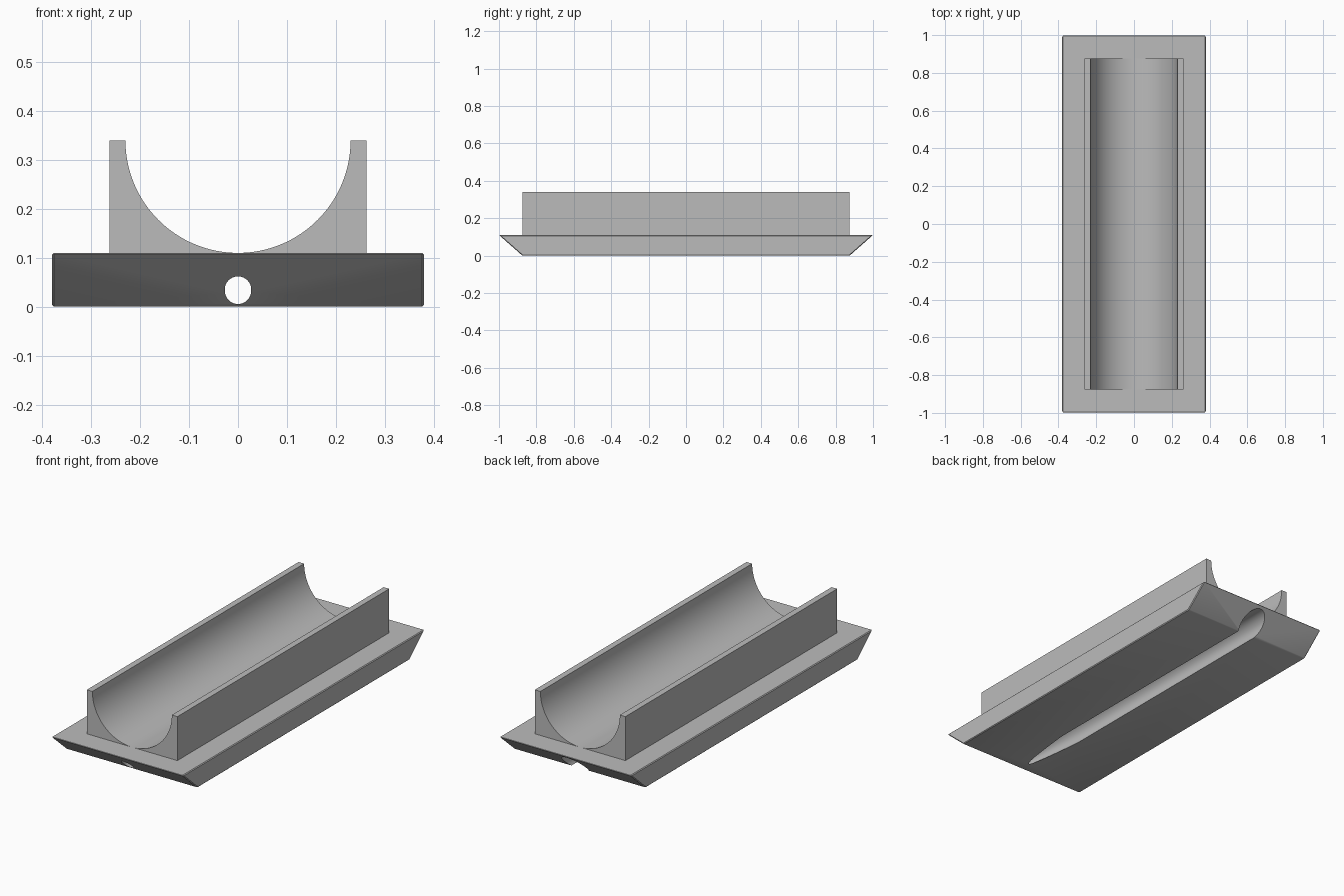
import bpy, bmesh, math
from mathutils import Vector

if "Cube" in bpy.data.objects:
    bpy.data.objects.remove(bpy.data.objects["Cube"], do_unlink=True)

grey = bpy.data.materials.new("plain_grey")
grey.use_nodes = True
grey.diffuse_color = (0.5, 0.5, 0.5, 1)
grey.node_tree.nodes["Principled BSDF"].inputs["Base Color"].default_value = (0.5, 0.5, 0.5, 1)


def add_object(name, bm):
    bmesh.ops.recalc_face_normals(bm, faces=bm.faces[:])
    mesh = bpy.data.meshes.new(name)
    bm.to_mesh(mesh)
    bm.free()
    mesh.materials.append(grey)
    obj = bpy.data.objects.new(name, mesh)
    bpy.context.collection.objects.link(obj)
    return obj


def extrude_profile(name, points, depth):
    """Extrude a closed outline of 3D points along the depth vector."""
    bm = bmesh.new()
    face = bm.faces.new([bm.verts.new(p) for p in points])
    extruded = bmesh.ops.extrude_face_region(bm, geom=[face])
    moved = [g for g in extruded["geom"] if isinstance(g, bmesh.types.BMVert)]
    bmesh.ops.translate(bm, vec=depth, verts=moved)
    return add_object(name, bm)


def lathe_along_y(name, profile, height, sides=64):
    """Solid of stacked rings, each given as (y, radius)."""
    bm = bmesh.new()
    rings = []
    for y, radius in profile:
        angles = [math.tau * i / sides for i in range(sides)]
        rings.append([bm.verts.new((radius * math.cos(a), y, height + radius * math.sin(a)))
                      for a in angles])
    for ring, following in zip(rings, rings[1:]):
        for i in range(sides):
            j = (i + 1) % sides
            bm.faces.new((ring[i], ring[j], following[j], following[i]))
    bm.faces.new(rings[0])
    bm.faces.new(rings[-1])
    return add_object(name, bm)


def smooth(obj):
    bpy.ops.object.select_all(action="DESELECT")
    obj.select_set(True)
    bpy.context.view_layer.objects.active = obj
    bpy.ops.object.shade_smooth_by_angle(angle=math.radians(25))


half_width, half_length, foot_length, base_top = 0.38, 1.0, 0.875, 0.11

# Base slab with undercut ends and finely chamfered edges
base = extrude_profile(
    "base",
    [(-half_width, -foot_length, 0), (-half_width, foot_length, 0),
     (-half_width, half_length, base_top), (-half_width, -half_length, base_top)],
    Vector((2 * half_width, 0, 0)))
bevel = base.modifiers.new("edge_chamfer", "BEVEL")
bevel.width = 0.004
bevel.segments = 1

# Stepped bore that breaks through the underside and narrows at the front
bore = lathe_along_y("bore_cutter",
                     [(-1.1, 0.027), (-0.91, 0.027), (-0.5, 0.062), (1.1, 0.062)], 0.035)
cut = base.modifiers.new("bore", "BOOLEAN")
cut.operation = "DIFFERENCE"
cut.solver = "EXACT"
cut.object = bore

# Bake the modifiers so that the cutter can go
mesh = bpy.data.meshes.new_from_object(
    base.evaluated_get(bpy.context.evaluated_depsgraph_get()))
base.modifiers.clear()
base.data = mesh
bpy.data.objects.remove(bore, do_unlink=True)
smooth(base)

# Cradle with a half-round trough resting on the base
outer, trough, rim, segments = 0.262, 0.23, 0.34, 64
outline = [(-outer, -foot_length, base_top - 0.004), (outer, -foot_length, base_top - 0.004),
           (outer, -foot_length, rim)]
for i in range(segments + 1):
    angle = math.pi * i / segments
    outline.append((trough * math.cos(angle), -foot_length, rim - trough * math.sin(angle)))
outline.append((-outer, -foot_length, rim))
cradle = extrude_profile("cradle", outline, Vector((0, 2 * foot_length, 0)))
smooth(cradle)
